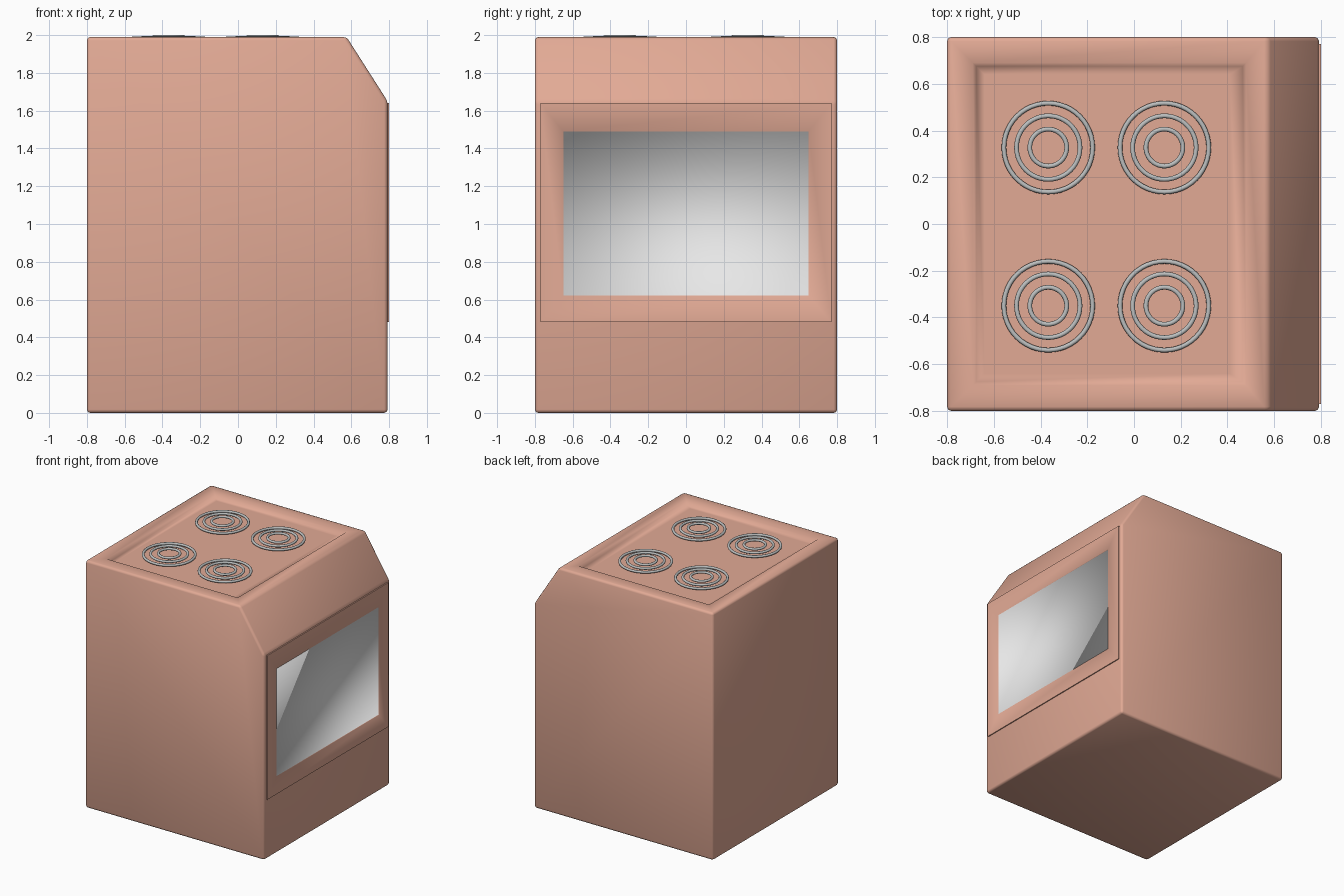
import bpy, bmesh, math
from mathutils import Vector

if "Cube" in bpy.data.objects:
    bpy.data.objects.remove(bpy.data.objects["Cube"])


def material(name, rgb):
    m = bpy.data.materials.new(name)
    m.diffuse_color = (*rgb, 1)
    m.use_nodes = True
    m.node_tree.nodes["Principled BSDF"].inputs["Base Color"].default_value = m.diffuse_color
    return m


SALMON = material("salmon enamel", (0.76, 0.40, 0.30))
GLASS = material("pale grey glass", (0.80, 0.80, 0.80))
STEEL = material("coil grey", (0.50, 0.52, 0.52))


def finish(bm, name, *mats):
    bmesh.ops.recalc_face_normals(bm, faces=bm.faces)
    for f in bm.faces:
        f.smooth = True
    me = bpy.data.meshes.new(name)
    bm.to_mesh(me)
    bm.free()
    for m in mats:
        me.materials.append(m)
    ob = bpy.data.objects.new(name, me)
    bpy.context.collection.objects.link(ob)
    return ob


def face_towards(bm, d):
    """Largest face looking in direction d."""
    d = Vector(d)
    return max((f for f in bm.faces if f.normal.dot(d) > 0.99), key=lambda f: f.calc_area())


def inset_to(bm, face, axes, lo, hi, depth_axis, depth):
    """Inset a face to an exact rectangle at a given depth."""
    mid = face.calc_center_median()
    bmesh.ops.inset_individual(bm, faces=[face], thickness=0.01)
    for v in face.verts:
        for a, l, h in zip(axes, lo, hi):
            v.co[a] = h if v.co[a] > mid[a] else l
        v.co[depth_axis] = depth


# Cabinet: side profile with a sloped panel edge, extruded and rounded
bm = bmesh.new()
profile = [(-0.8, 0), (0.792, 0), (0.792, 1.65), (0.575, 1.99), (-0.8, 1.99)]
base = bm.faces.new([bm.verts.new((x, -0.8, z)) for x, z in profile])
ext = bmesh.ops.extrude_face_region(bm, geom=[base])
for v in ext["geom"]:
    if isinstance(v, bmesh.types.BMVert):
        v.co.y = 0.8
bmesh.ops.recalc_face_normals(bm, faces=bm.faces)
bmesh.ops.bevel(bm, geom=list(bm.edges), offset=0.018, segments=2, profile=0.5, affect='EDGES')
bm.normal_update()

# Sunken hob in the cabinet top
top = face_towards(bm, (0, 0, 1))
for lo, hi, z in [((-0.69, -0.69), (0.48, 0.69), 1.99),
                  ((-0.675, -0.675), (0.465, 0.675), 1.96),
                  ((-0.64, -0.64), (0.41, 0.64), 1.96)]:
    inset_to(bm, top, (0, 1), lo, hi, 2, z)
finish(bm, "cabinet", SALMON)

# Oven door with a shallow inset window
bm = bmesh.new()
bmesh.ops.create_cube(bm, size=1)
for v in bm.verts:
    v.co = (0.79 + v.co.x * 0.02, v.co.y * 1.54, 1.06 + v.co.z * 1.16)
bm.normal_update()
outer_edges = list(bm.edges)
pane = face_towards(bm, (1, 0, 0))
inset_to(bm, pane, (1, 2), (-0.65, 0.62), (0.65, 1.49), 0, 0.80)
inset_to(bm, pane, (1, 2), (-0.649, 0.621), (0.649, 1.489), 0, 0.795)
pane.material_index = 1
for e in outer_edges:
    if e.is_valid and all(abs(v.co.y) > 0.76 for v in e.verts):
        e.smooth = False
finish(bm, "oven_door", SALMON, GLASS)

# Burner coils: three concentric rings, four times
RINGS = [(0.190, 1.982), (0.136, 1.987), (0.079, 1.990)]
for i, (cx, cy) in enumerate([(-0.367, 0.327), (0.13, 0.327), (-0.367, -0.35), (0.13, -0.35)]):
    for j, (radius, z) in enumerate(RINGS):
        bpy.ops.mesh.primitive_torus_add(location=(cx, cy, z), major_radius=radius,
                                         minor_radius=0.010, major_segments=48, minor_segments=10)
        ring = bpy.context.object
        ring.name = f"burner_{i + 1}_ring_{j + 1}"
        ring.data.materials.append(STEEL)
        bpy.ops.object.shade_smooth()
